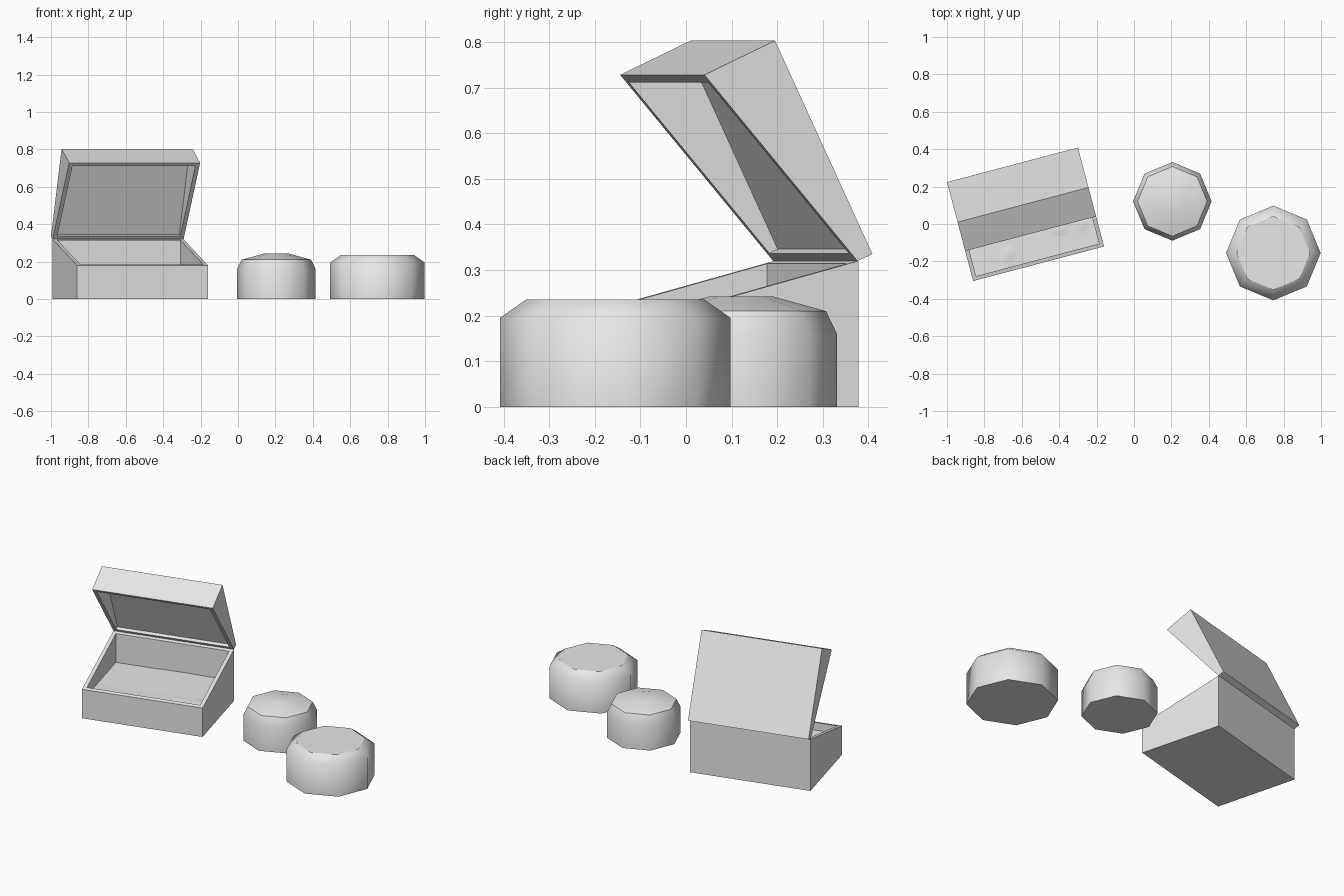
import bpy, bmesh, math
from mathutils import Vector

cube = bpy.data.objects.get("Cube")
if cube:
    bpy.data.objects.remove(cube, do_unlink=True)

grey = bpy.data.materials.new("plain_grey")
grey.use_nodes = True
grey.diffuse_color = (0.8, 0.8, 0.8, 1)
grey.node_tree.nodes["Principled BSDF"].inputs["Base Color"].default_value = (0.8, 0.8, 0.8, 1)

CHEST_CORNER = (-0.86, -0.305, 0)   # front corner on the chest's right
CHEST_TURN = math.radians(14.8)
LENGTH, DEPTH, WALL, FLOOR = 0.724, 0.515, 0.022, 0.135


def finish(bm, name, location, turn=0, smooth=None):
    bmesh.ops.recalc_face_normals(bm, faces=bm.faces)
    mesh = bpy.data.meshes.new(name)
    bm.to_mesh(mesh)
    bm.free()
    mesh.materials.append(grey)
    ob = bpy.data.objects.new(name, mesh)
    ob.location = location
    ob.rotation_euler.z = turn
    bpy.context.collection.objects.link(ob)
    if smooth:
        bpy.ops.object.select_all(action='DESELECT')
        ob.select_set(True)
        bpy.context.view_layer.objects.active = ob
        bpy.ops.object.shade_smooth_by_angle(angle=math.radians(smooth))
    return ob


def shell(name, profile, thickness):
    """Prism of a (depth, height) profile; its first edge is the opening, its third the far panel."""
    bm = bmesh.new()
    ends = [[bm.verts.new((u, v, z)) for v, z in profile] for u in (0, LENGTH)]
    for end in ends:
        bm.faces.new(end)
    sides = []
    for i in range(4):
        j = (i + 1) % 4
        sides.append(bm.faces.new((ends[0][i], ends[0][j], ends[1][j], ends[1][i])))
    bmesh.ops.recalc_face_normals(bm, faces=bm.faces)
    opening, panel = sides[0], sides[2]
    panel_normal, panel_point = panel.normal.copy(), panel.verts[0].co.copy()
    # rim, then the cavity pushed down to the far panel
    bmesh.ops.inset_region(bm, faces=[opening], thickness=WALL, use_even_offset=True)
    cavity = bmesh.ops.extrude_discrete_faces(bm, faces=[opening])["faces"][0]
    for vert in cavity.verts:
        gap = (panel_point - vert.co).dot(panel_normal) - thickness
        vert.co += panel_normal * gap
    return finish(bm, name, CHEST_CORNER, CHEST_TURN)


# Chest and its open lid
shell("chest_base", [(0, 0.18), (DEPTH, 0.32), (DEPTH, 0), (0, 0)], FLOOR)
shell("chest_lid", [(0.166, 0.728), (0.513, 0.32), (0.547, 0.335), (0.326, 0.803)], WALL)

# Lumpy contents just breaking through the chest floor
bm = bmesh.new()
bmesh.ops.create_grid(bm, x_segments=36, y_segments=24, size=0.5)
lumps = [(0.22, 0.09), (0.515, 0.148), (0.64, 0.147)]
for vert in bm.verts:
    u = LENGTH / 2 + vert.co.x * (LENGTH - 2 * WALL)
    v = DEPTH / 2 + vert.co.y * (DEPTH - 2 * WALL)
    z = FLOOR + 0.004 * math.sin(9 * u + 1) * math.cos(8 * v)
    for a, b in lumps:
        z += 0.008 * math.exp(-((u - a) ** 2 + (v - b) ** 2) / 0.0008)
    vert.co = Vector((u, v, z))
finish(bm, "chest_contents", CHEST_CORNER, CHEST_TURN, 60)


def pot(name, location, profile, smooth):
    """Eight-sided turned solid from (radius, height) rings."""
    bm = bmesh.new()
    rings = []
    for r, z in profile:
        angles = [math.tau * k / 8 for k in range(8)]
        rings.append([bm.verts.new((r * math.cos(a), r * math.sin(a), z)) for a in angles])
    for low, high in zip(rings, rings[1:]):
        for k in range(8):
            n = (k + 1) % 8
            bm.faces.new((low[k], low[n], high[n], high[k]))
    bm.faces.new(rings[0])
    bm.faces.new(rings[-1])
    return finish(bm, name, location, 0, smooth)


# Two squat pots
large = pot("large_pot", (0.745, -0.155, 0), [(0.253, 0), (0.253, 0.195), (0.196, 0.235)], 60)
large.data.polygons[-1].use_smooth = False
pot("small_pot", (0.205, 0.121, 0),
    [(0.21, 0), (0.21, 0.16), (0.186, 0.21), (0.07, 0.242)], 48)
